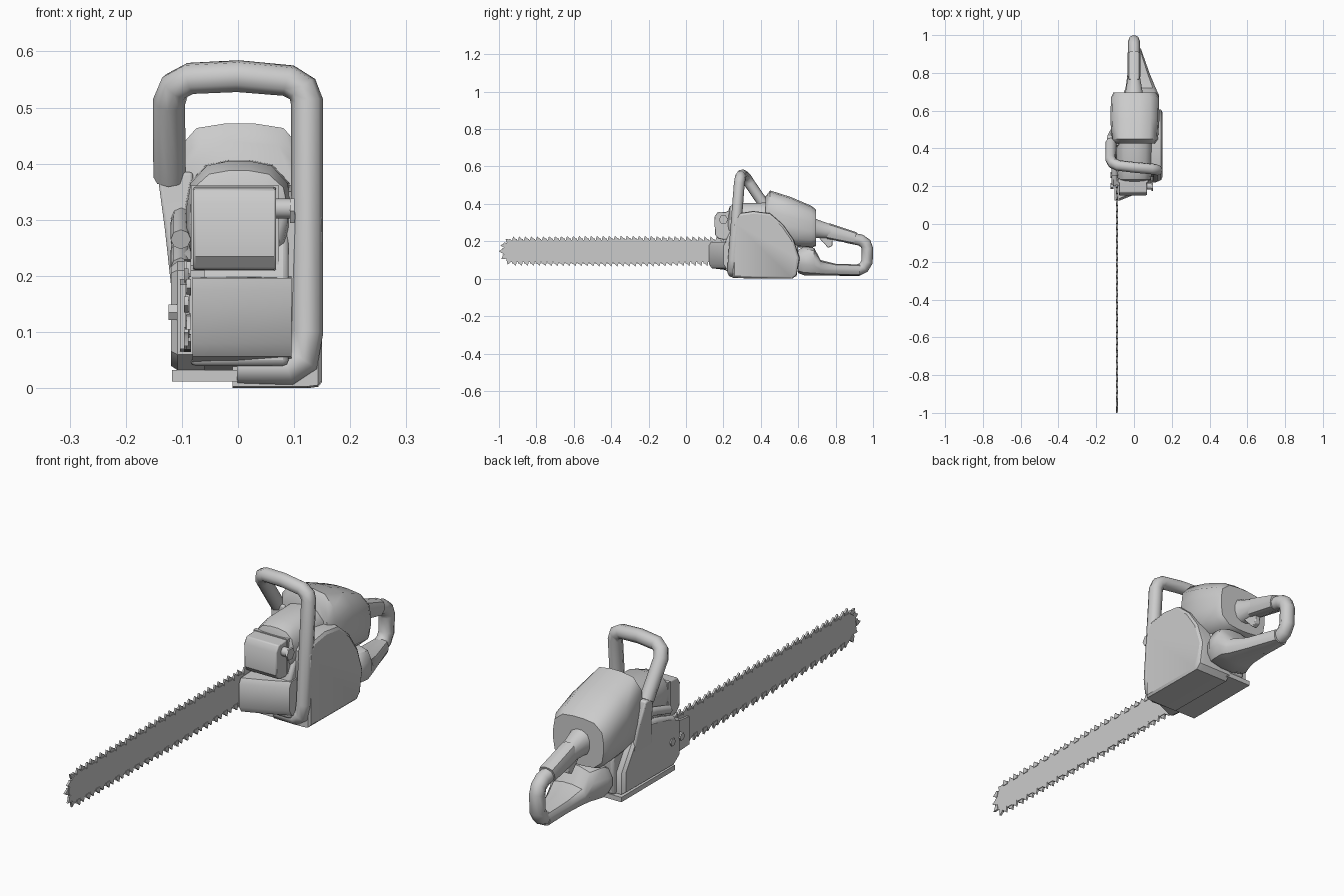
import bpy, bmesh, math
from mathutils import Vector


def finish(obj, angle=35, bevel=0.0):
    bpy.ops.object.select_all(action='DESELECT')
    obj.select_set(True)
    bpy.context.view_layer.objects.active = obj
    bpy.ops.object.shade_smooth_by_angle(angle=math.radians(angle))
    if bevel:
        m = obj.modifiers.new("Bevel", 'BEVEL')
        m.width, m.segments, m.limit_method = bevel, 2, 'ANGLE'
        m.angle_limit = math.radians(40)
    return obj


def add_loft(bm, rings):
    vs = [[bm.verts.new(p) for p in r] for r in rings]
    n = len(vs[0])
    for a, b in zip(vs, vs[1:]):
        for i in range(n):
            j = (i + 1) % n
            bm.faces.new((a[i], a[j], b[j], b[i]))
    bm.faces.new(vs[0][::-1])
    bm.faces.new(vs[-1])


def from_bmesh(name, bm, angle=35, bevel=0.0):
    bmesh.ops.recalc_face_normals(bm, faces=bm.faces)
    me = bpy.data.meshes.new(name)
    bm.to_mesh(me)
    bm.free()
    obj = bpy.data.objects.new(name, me)
    bpy.context.collection.objects.link(obj)
    return finish(obj, angle, bevel)


def loft(name, rings, angle=35, bevel=0.0):
    bm = bmesh.new()
    add_loft(bm, rings)
    return from_bmesh(name, bm, angle, bevel)


def prism(name, yz, x0, x1, bevel=0.0):
    """Side profile extruded across x."""
    return loft(name, [[(x, y, z) for y, z in yz] for x in (x0, x1)], 35, bevel)


def rounded(y, x0, x1, z0, z1, power=3.5, n=16, lean=0.0):
    """Superellipse section across the body; lean shifts its top along y."""
    ring = []
    for i in range(n):
        a = 2 * math.pi * (i + 0.5) / n
        c, s = math.cos(a), math.sin(a)
        k = (abs(c) ** power + abs(s) ** power) ** (-1 / power)
        x, z = c * k, s * k
        ring.append(((x0 + x1) / 2 + x * (x1 - x0) / 2, y + lean * z,
                     (z0 + z1) / 2 + z * (z1 - z0) / 2))
    return ring


def body(name, sections, **kw):
    return loft(name, [rounded(*s, **kw) for s in sections], 42)


def tube(name, pts, r, res=2):
    cu = bpy.data.curves.new(name, 'CURVE')
    cu.dimensions, cu.bevel_depth, cu.bevel_resolution = '3D', r, res
    cu.use_fill_caps = True
    sp = cu.splines.new('POLY')
    sp.points.add(len(pts) - 1)
    for p, co in zip(sp.points, pts):
        p.co = (*co, 1)
    obj = bpy.data.objects.new(name, cu)
    bpy.context.collection.objects.link(obj)
    bpy.ops.object.select_all(action='DESELECT')
    obj.select_set(True)
    bpy.context.view_layer.objects.active = obj
    bpy.ops.object.convert(target='MESH')
    return finish(bpy.context.object, 50)


def peg(name, loc, r, depth, sides=12):
    """Cylinder lying along x."""
    bpy.ops.mesh.primitive_cylinder_add(vertices=sides, radius=r, depth=depth,
                                        location=loc, rotation=(0, math.pi / 2, 0))
    bpy.context.object.name = name
    return finish(bpy.context.object)


# Guide bar
BX = -0.09
edge = [(0.3, 0.203), (-0.3, 0.209), (-0.94, 0.205), (-0.968, 0.185), (-0.979, 0.148),
        (-0.968, 0.112), (-0.94, 0.09), (-0.3, 0.085), (0.3, 0.092)]
prism("guide_bar", edge, BX - 0.004, BX + 0.004)

# Saw chain: cutters walked around the bar edge, alternating sides
tooth = [(-0.013, -0.006), (0.013, -0.006), (0.013, 0.005), (0.008, 0.021),
         (-0.006, 0.008), (-0.013, 0.007)]
bm = bmesh.new()
count, pitch, carry = 0, 0.032, 0.0
for a, b in zip(edge, edge[1:]):
    a, b = Vector(a), Vector(b)
    length = (b - a).length
    t = (b - a).normalized()
    n = Vector((t.y, -t.x))
    d = carry
    while d < length:
        p = a + t * d
        off = 0.0025 * (-1) ** count
        pts = [p + t * u + n * v for u, v in tooth]
        add_loft(bm, [[(BX + off + s, q.x, q.y) for q in pts] for s in (-0.004, 0.004)])
        count += 1
        d += pitch
    carry = d - length
from_bmesh("saw_chain", bm)

# Crankcase core and bottom plate
prism("crankcase", [(0.21, 0.04), (0.21, 0.2), (0.26, 0.3), (0.5, 0.3), (0.6, 0.18),
                    (0.59, 0.03)], -0.085, 0.09, 0.01)
prism("bottom_plate", [(0.24, 0.012), (0.24, 0.032), (0.59, 0.032), (0.59, 0.012)], -0.118, 0.0)

# Starter cover on the right, edges drawn in toward the outer face
outline = [(0.25, 0.003), (0.25, 0.31), (0.28, 0.35), (0.36, 0.362), (0.45, 0.35), (0.52, 0.29),
           (0.575, 0.21), (0.608, 0.11), (0.592, 0.02), (0.57, 0.0)]
rings = []
for x, k in ((-0.01, 1), (0.125, 1), (0.143, 0.985), (0.15, 0.93)):
    rings.append([(x, 0.4 + (y - 0.4) * k, 0.16 + (z - 0.16) * k) for y, z in outline])
loft("starter_cover", rings, 30)

# Lower front housing, front face slanting across
rings = []
for x, f in ((-0.081, 0.122), (0.0, 0.155), (0.095, 0.2)):
    rings.append([(x, 0.27, 0.04), (x, f + 0.015, 0.056), (x, f, 0.08), (x, f, 0.175),
                  (x, f + 0.012, 0.196), (x, 0.27, 0.2)])
loft("front_housing", rings)

# Muffler with rear flange and side bolt
prism("muffler", [(0.25, 0.207), (0.175, 0.212), (0.155, 0.235), (0.152, 0.33), (0.168, 0.355),
                  (0.25, 0.36)], -0.08, 0.068, 0.004)
prism("muffler_flange", [(0.22, 0.203), (0.22, 0.361), (0.238, 0.361), (0.238, 0.203)], -0.084, 0.073)
peg("muffler_bolt", (0.08, 0.2, 0.32), 0.018, 0.03)
peg("muffler_bolt_head", (0.097, 0.2, 0.316), 0.025, 0.008, 6)

# Cylinder cover
body("cylinder_cover", [(0.225, -0.07, 0.075, 0.24, 0.36), (0.235, -0.085, 0.088, 0.23, 0.388),
                        (0.28, -0.092, 0.096, 0.2, 0.405), (0.46, -0.095, 0.1, 0.2, 0.407)], power=3)

# Rear top cover over the air filter
body("rear_top_cover", [(0.425, -0.1, 0.11, 0.2, 0.44), (0.45, -0.12, 0.127, 0.19, 0.472),
                        (0.56, -0.125, 0.135, 0.17, 0.437), (0.67, -0.122, 0.132, 0.165, 0.39),
                        (0.695, -0.11, 0.12, 0.175, 0.37)])

# Clutch cover on the left with ribs, bar plate and nuts
side = [(0.2, 0.06), (0.2, 0.21), (0.27, 0.24), (0.4, 0.27), (0.5, 0.235), (0.575, 0.12),
        (0.575, 0.035), (0.24, 0.032)]
loft("clutch_cover", [[(x, 0.39 + (y - 0.39) * k, 0.14 + (z - 0.14) * k) for y, z in side]
                      for x, k in ((-0.06, 1), (-0.108, 1), (-0.119, 0.93))])
prism("bar_plate", [(0.125, 0.07), (0.125, 0.185), (0.3, 0.205), (0.3, 0.06)], -0.103, -0.094)
for i, y in enumerate((0.2, 0.26)):
    peg("bar_nut_%d" % (i + 1), (-0.116, y, 0.135), 0.016, 0.016, 6)
for i, (y, z) in enumerate(((0.24, 0.215), (0.26, 0.265))):
    tube("brake_rib_%d" % (i + 1), [(-0.102, y, z), (-0.102, y + 0.1, z + 0.03),
                                    (-0.1, y + 0.19, z + 0.045)], 0.018)

# Front wrap-around handle and its left mount
tube("front_handle", [(0.0, 0.255, 0.036), (0.09, 0.25, 0.034), (0.116, 0.25, 0.05),
                      (0.123, 0.253, 0.1), (0.123, 0.285, 0.51), (0.115, 0.289, 0.533),
                      (0.09, 0.292, 0.548), (0.0, 0.3, 0.556), (-0.085, 0.31, 0.552),
                      (-0.112, 0.322, 0.538), (-0.123, 0.34, 0.51), (-0.122, 0.432, 0.375)], 0.029)
loft("handle_mount", [[(x0, y - h, z), (x1, y - h, z), (x1, y + h, z), (x0, y + h, z)]
                      for x0, x1, y, h, z in ((-0.144, -0.08, 0.44, 0.025, 0.385),
                                              (-0.13, -0.08, 0.45, 0.045, 0.28),
                                              (-0.118, -0.08, 0.45, 0.06, 0.17))], 35, 0.006)

# Rear grip with end sleeve and trigger
body("rear_grip", [(0.66, -0.06, 0.06, 0.2, 0.345), (0.7, -0.046, 0.046, 0.218, 0.318),
                   (0.78, -0.032, 0.032, 0.215, 0.289), (0.85, -0.029, 0.029, 0.2, 0.265)],
     power=2.5, n=12)
body("grip_sleeve", [(0.76, -0.033, 0.033, 0.212, 0.297), (0.905, -0.035, 0.035, 0.185, 0.248)],
     power=3, n=12, lean=0.008)
prism("trigger", [(0.705, 0.225), (0.76, 0.165), (0.782, 0.175), (0.785, 0.225)], -0.012, 0.012, 0.003)

# Rear handle loop and its base, widened into a hand guard on the right
tube("rear_handle_loop", [(0.0, 0.86, 0.222), (0.0, 0.935, 0.206), (0.0, 0.96, 0.188),
                          (0.0, 0.97, 0.16), (0.0, 0.968, 0.09), (0.0, 0.95, 0.06),
                          (0.0, 0.92, 0.046), (0.0, 0.82, 0.046)], 0.031)
body("rear_handle_base", [(0.6, -0.085, 0.115, 0.03, 0.155), (0.63, -0.085, 0.13, 0.018, 0.172),
                          (0.685, -0.06, 0.132, 0.016, 0.165), (0.72, -0.045, 0.115, 0.018, 0.1),
                          (0.8, -0.034, 0.082, 0.018, 0.08), (0.93, -0.03, 0.036, 0.016, 0.076)],
     power=3.2, n=12)
